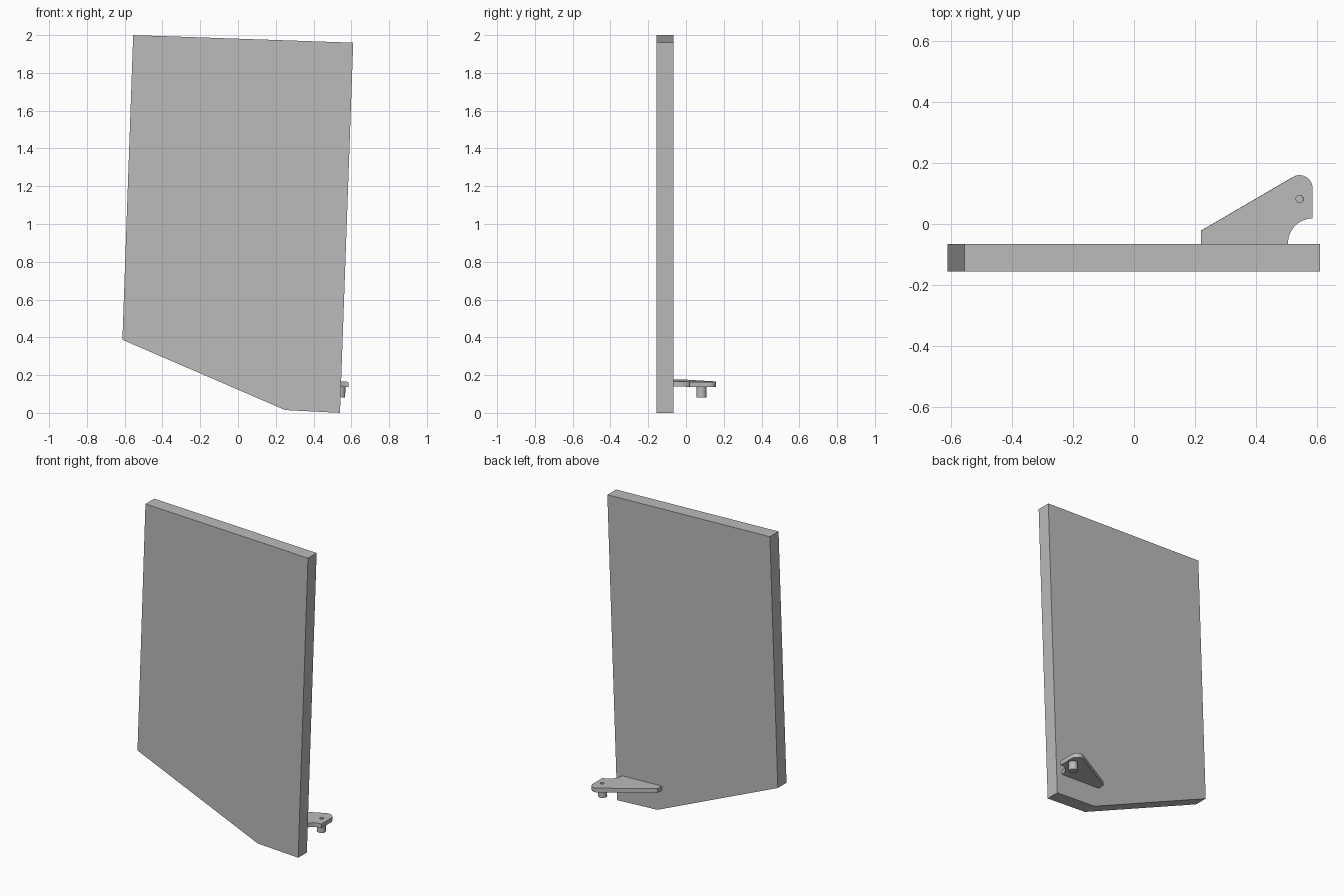
import bpy, bmesh
from math import cos, sin, radians
from mathutils import Matrix

cube = bpy.data.objects.get("Cube")
if cube:
    bpy.data.objects.remove(cube, do_unlink=True)

grey = bpy.data.materials.new("plain grey")
grey.use_nodes = True
colour = (0.5, 0.5, 0.5, 1)
grey.diffuse_color = colour
grey.node_tree.nodes["Principled BSDF"].inputs["Base Color"].default_value = colour

TILT = radians(2)


def extrude(name, points, depth):
    """Solid made from a closed outline pushed along a vector."""
    bm = bmesh.new()
    face = bm.faces.new([bm.verts.new(p) for p in points])
    side = bmesh.ops.extrude_face_region(bm, geom=[face])
    verts = [v for v in side["geom"] if isinstance(v, bmesh.types.BMVert)]
    bmesh.ops.translate(bm, verts=verts, vec=depth)
    bmesh.ops.recalc_face_normals(bm, faces=bm.faces)
    mesh = bpy.data.meshes.new(name)
    bm.to_mesh(mesh)
    bm.free()
    obj = bpy.data.objects.new(name, mesh)
    bpy.context.collection.objects.link(obj)
    mesh.materials.append(grey)
    return obj


def arc(cx, cy, r, start, end, steps):
    angles = [radians(start + (end - start) * i / steps) for i in range(steps + 1)]
    return [(cx + r * cos(a), cy + r * sin(a)) for a in angles]


def flat(points, z):
    return [(x, y, z) for x, y in points]


# Slanted slab
outline = [(-0.555, 2), (0.61, 1.96), (0.54, 0), (0.25, 0.015), (-0.612, 0.387)]
extrude("panel", [(x, -0.155, z) for x, z in outline], (0, 0.089, 0))

# Hinge arm: rounded tip, scooped heel
arm_outline = [(-0.18, -0.07), (-0.18, -0.022)]
arm_outline += arc(0.143, 0.118, 0.042, 120, 0, 12)
arm_outline += arc(0.185, -0.062, 0.08, 90, 180, 14)
arm_outline += [(0.105, -0.07)]
arm = extrude("hinge_arm", flat(arm_outline, -0.028), (0, 0, 0.028))

# Pin under the tip
pin_circle = arc(0.143, 0.082, 0.027, 0, 360, 32)[:-1]
pin = extrude("hinge_pin", flat(pin_circle, -0.083), (0, 0, 0.06))

# Blind hole in the arm's upper face
hole_circle = arc(0.143, 0.082, 0.012, 0, 360, 24)[:-1]
cutter = extrude("hole_cutter", flat(hole_circle, -0.022), (0, 0, 0.05))
cutter.hide_render = True
cutter.hide_viewport = True
cutter.display_type = 'WIRE'

# Lean the hinge with the slab
for obj in (arm, pin, cutter):
    obj.matrix_world = Matrix.Translation((0.4, 0, 0.171)) @ Matrix.Rotation(TILT, 4, 'Y')

hole = arm.modifiers.new("hole", 'BOOLEAN')
hole.operation = 'DIFFERENCE'
hole.object = cutter
hole.solver = 'EXACT'

# Smooth the round edges
bpy.ops.object.select_all(action='DESELECT')
for obj in (arm, pin):
    obj.select_set(True)
bpy.context.view_layer.objects.active = arm
bpy.ops.object.shade_smooth_by_angle(angle=radians(30))
